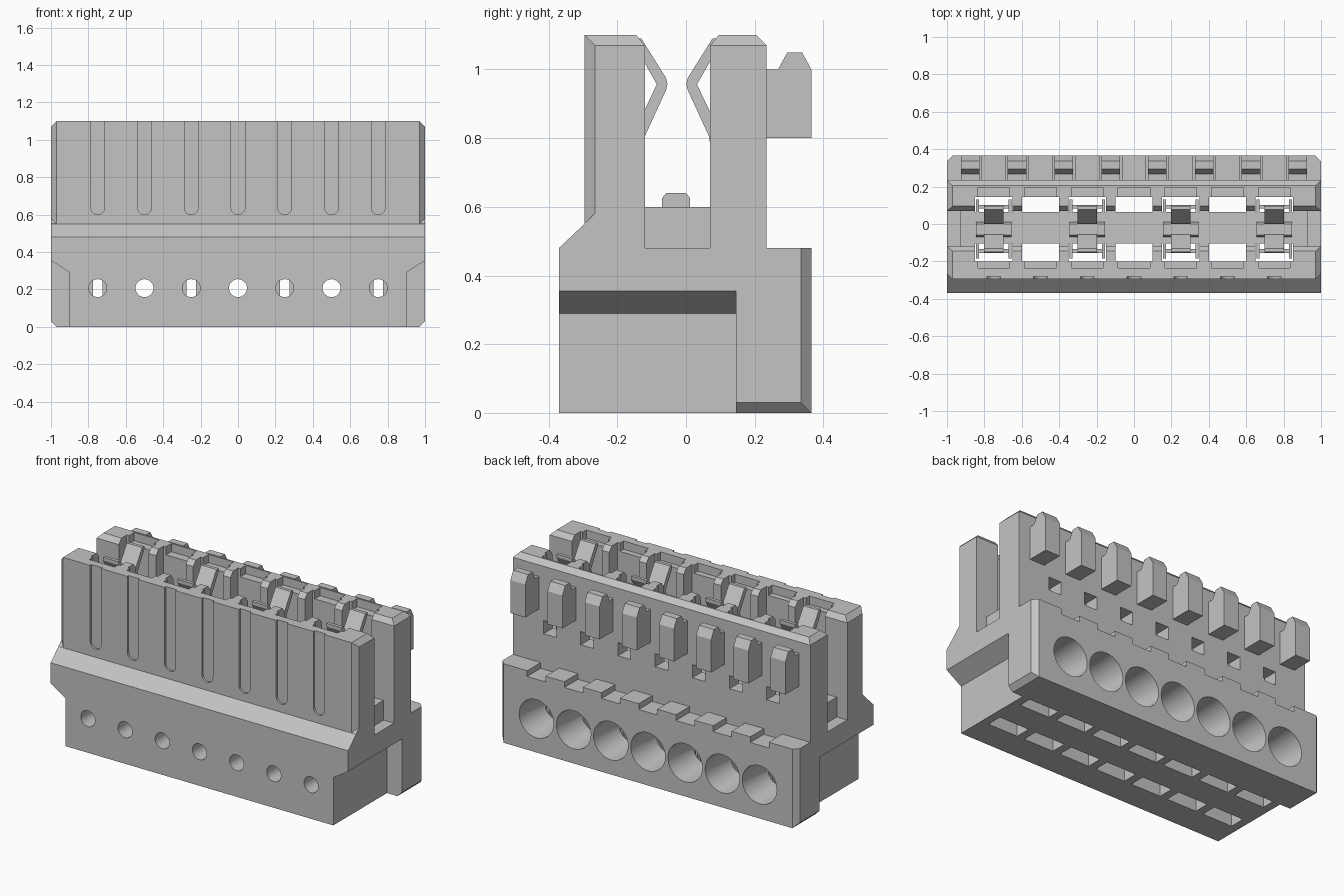
import bpy, bmesh, math

if "Cube" in bpy.data.objects:
    bpy.data.objects.remove(bpy.data.objects["Cube"])

grey = bpy.data.materials.new("light grey")
grey.use_nodes = True
grey.diffuse_color = (0.55, 0.55, 0.55, 1)
grey.node_tree.nodes["Principled BSDF"].inputs["Base Color"].default_value = (0.55, 0.55, 0.55, 1)

PITCH = 0.25
POLES = [-0.75 + PITCH * i for i in range(7)]


def make(name, bm):
    bmesh.ops.recalc_face_normals(bm, faces=bm.faces)
    me = bpy.data.meshes.new(name)
    bm.to_mesh(me)
    bm.free()
    me.materials.append(grey)
    ob = bpy.data.objects.new(name, me)
    bpy.context.scene.collection.objects.link(ob)
    return ob


def hull(bm, pts):
    """Add one convex solid around the points."""
    part = bmesh.new()
    for p in pts:
        part.verts.new(p)
    bmesh.ops.convex_hull(part, input=part.verts)
    bmesh.ops.dissolve_limit(part, angle_limit=0.001, verts=part.verts, edges=part.edges)
    bmesh.ops.recalc_face_normals(part, faces=part.faces)
    me = bpy.data.meshes.new("tmp")
    part.to_mesh(me)
    part.free()
    bm.from_mesh(me)
    bpy.data.meshes.remove(me)


def box(bm, x0, x1, y0, y1, z0, z1):
    hull(bm, [(x, y, z) for x in (x0, x1) for y in (y0, y1) for z in (z0, z1)])


def prism(bm, profile, x0, x1):
    """Extrude a (y, z) outline along x."""
    face = bm.faces.new([bm.verts.new((x0, y, z)) for y, z in profile])
    out = bmesh.ops.extrude_face_region(bm, geom=[face])
    verts = [v for v in out["geom"] if isinstance(v, bmesh.types.BMVert)]
    bmesh.ops.translate(bm, verts=verts, vec=(x1 - x0, 0, 0))


def cone(bm, x, z, y0, r0, y1, r1, n=40):
    ring = [2 * math.pi * k / n for k in range(n)]
    hull(bm, [(x + r * math.cos(a), y, z + r * math.sin(a))
              for y, r in ((y0, r0), (y1, r1)) for a in ring])


def boolean(target, bm, op="DIFFERENCE"):
    tool = make("cutter", bm)
    tool.hide_render = True
    mod = target.modifiers.new("cut", "BOOLEAN")
    mod.operation, mod.solver, mod.object = op, "EXACT", tool
    dg = bpy.context.evaluated_depsgraph_get()
    new = bpy.data.meshes.new_from_object(target.evaluated_get(dg))
    target.modifiers.clear()
    target.data = new
    bpy.data.objects.remove(tool)


# Housing: stepped base with two upright walls
bm = bmesh.new()
prism(bm, [(-.37, 0), (.365, 0), (.365, .48), (.235, .48), (.235, 1.07), (.205, 1.1),
           (.095, 1.1), (.07, 1.07), (.07, .48), (-.12, .48), (-.12, 1.07),
           (-.145, 1.1), (-.295, 1.1), (-.295, .551), (-.37, .48)], -1, 1)
housing = make("housing", bm)

# Centre bar between the walls
bm = bmesh.new()
box(bm, -.93, .93, -.13, .08, .45, .6)
boolean(housing, bm, "UNION")

# Recessed lower ends
bm = bmesh.new()
for s in (-1, 1):
    hull(bm, [(s * x, y, z) for y in (-.5, .145)
              for x, z in ((.9, -.1), (.9, .29), (1.1, .42), (1.1, -.1))])
boolean(housing, bm)

# Chamfers on the end edges: wall tops, rear foot, rear corner, front corner
for y0, y1, z, d in ((-.5, .3, 1.1, 1), (.1, .5, 0, -1)):
    bm = bmesh.new()
    for s in (-1, 1):
        hull(bm, [(s * x, y, z + d * h) for y in (y0, y1)
                  for x, h in ((.96, .01), (1.01, -.04), (1.01, .01))])
    boolean(housing, bm)
bm = bmesh.new()
for s in (-1, 1):
    hull(bm, [(s * x, y, z) for z in (-.1, .55)
              for x, y in ((.96, .375), (1.01, .325), (1.01, .375))])
boolean(housing, bm)
bm = bmesh.new()
for s in (-1, 1):
    for x, y in ((0, 0),):
        corner = ((.96, -.305), (1.01, -.255), (1.01, -.305))
        hull(bm, [(s * a, b, .481 + (b + .37) * .95) for a, b in corner]
             + [(s * a, b, 1.2) for a, b in corner])
boolean(housing, bm)

# Contact slots running the full height
bm = bmesh.new()
for x in POLES:
    box(bm, x - .1, x + .1, -.2, -.105, -.1, 1.2)
    box(bm, x - .1, x + .1, .065, .144, -.1, 1.2)
boolean(housing, bm)

# Lead-in notches at the wall tops
bm = bmesh.new()
for x in POLES:
    box(bm, x - .085, x + .085, -.235, -.19, 1.05, 1.2)
    box(bm, x - .085, x + .085, .134, .195, 1.05, 1.2)
boolean(housing, bm)

# Wire funnels at the back
bm = bmesh.new()
for x in POLES:
    cone(bm, x, .205, .40, .118, -.15, .085)
boolean(housing, bm)

# Round test holes at the front
bm = bmesh.new()
for x in POLES:
    cone(bm, x, .207, -.5, .048, -.1, .048, 32)
boolean(housing, bm)

# Rounded grooves on the front wall, windows and shelf notches at the back
bm = bmesh.new()
for x in POLES:
    arc = [(x + .037 * math.cos(a), .637 + .037 * math.sin(a))
           for a in (math.pi + math.pi * k / 12 for k in range(13))]
    arc += [(x - .037, 1.2), (x + .037, 1.2)]
    hull(bm, [(px, y, pz) for y in (-.4, -.282) for px, pz in arc])
    box(bm, x - .043, x + .043, .12, .3, .66, .74)
    box(bm, x - .062, x + .062, .235, .45, .445, .55)
boolean(housing, bm)

bpy.ops.object.select_all(action="DESELECT")
housing.select_set(True)
bpy.context.view_layer.objects.active = housing
bpy.ops.object.shade_smooth_by_angle(angle=math.radians(25))

# Coding tabs on the back wall
bm = bmesh.new()
for i in range(8):
    x = -.875 + PITCH * i
    prism(bm, [(.23, .8), (.365, .8), (.365, 1.0), (.338, 1.05),
               (.295, 1.05), (.268, 1.0), (.23, 1.0)], x - .05, x + .05)
make("coding_tabs", bm)

# Spring contacts in every other pole
LEAF = [(-.15, 1.09), (-.13, 1.09), (-.058, .975), (-.054, .957), (-.058, .94),
        (-.12, .805), (-.135, .7), (-.135, .5), (-.155, .5), (-.155, .72),
        (-.14, .84), (-.085, .957), (-.15, 1.07)]
BRIDGE = [(-.07, .58), (-.07, .625), (-.058, .64), (0, .64), (.012, .625), (.012, .58)]
for n, x in enumerate(POLES[::2]):
    bm = bmesh.new()
    prism(bm, LEAF, x - .052, x + .052)
    prism(bm, [(-.053 - y, z) for y, z in LEAF], x - .052, x + .052)
    prism(bm, BRIDGE, x - .095, x + .095)
    for s in (-1, 1):
        a, b = sorted((x + s * .025, x + s * .085))
        c, d = sorted((x + s * .08, x + s * .094))
        for y0, y1 in ((-.155, -.135), (.082, .102)):
            box(bm, a, b, y0, y1, .08, .52)
        for y0, y1 in ((-.185, -.1), (.06, .132)):
            box(bm, c, d, y0, y1, .08, .6)
    make(f"spring_contact_{n + 1}", bm)
